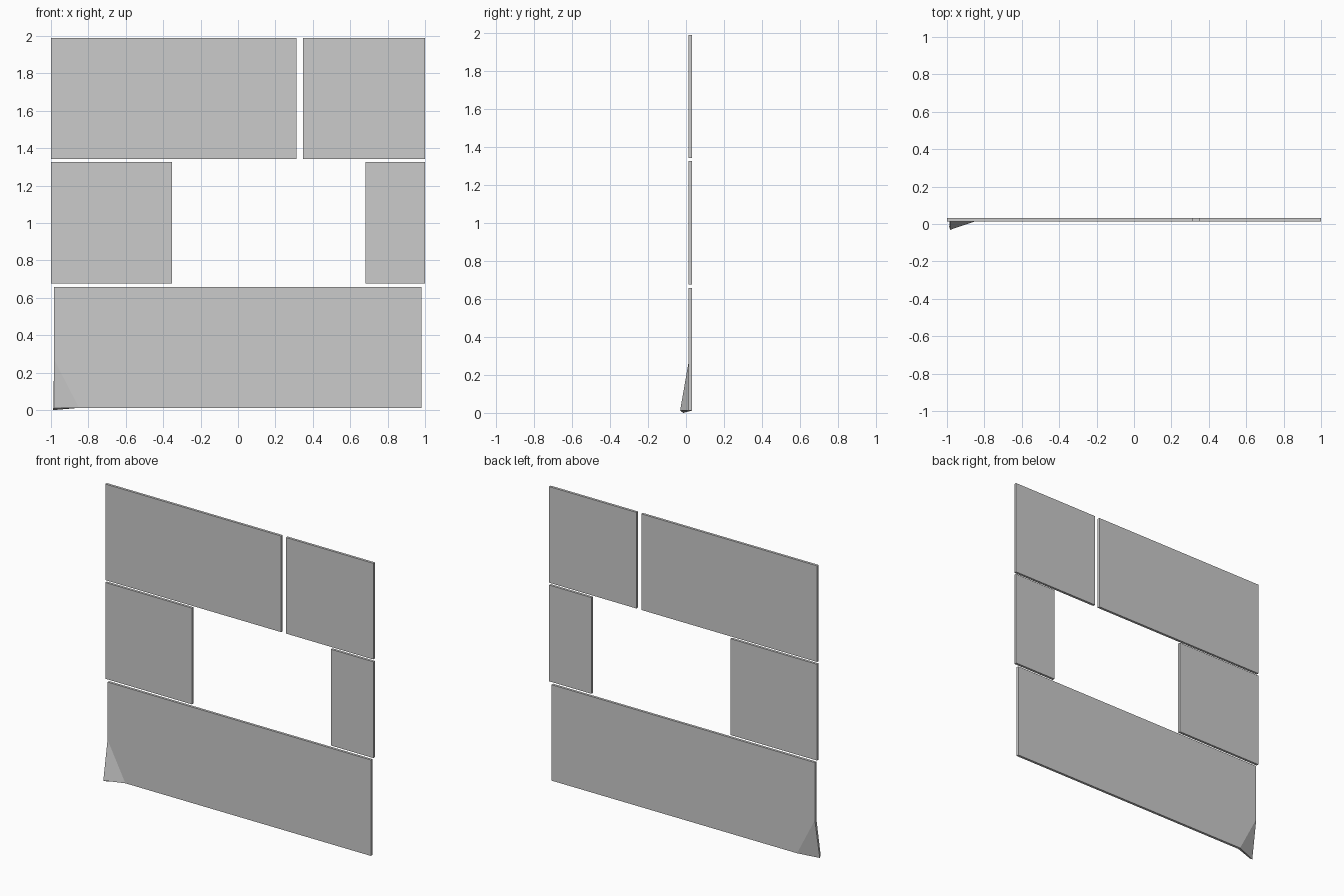
import bpy, bmesh

if "Cube" in bpy.data.objects:
    bpy.data.objects.remove(bpy.data.objects["Cube"])

FRONT, BACK = 0.014, 0.031


def panel(name, x0, x1, z0, z1, bent=False):
    """Thin upright slab; optionally with its lower left corner folded forward."""
    bm = bmesh.new()
    outline = [(x0, z0), (x1, z0), (x1, z1), (x0, z1)]
    if bent:
        outline = [(x0, z0), (-0.85, z0), (x1, z0), (x1, z1), (x0, z1), (x0, 0.27)]
    n = len(outline)
    front = [bm.verts.new((x, FRONT, z)) for x, z in outline]
    back = [bm.verts.new((x, BACK, z)) for x, z in outline]
    for ring in (front, back):
        if bent:
            bm.faces.new((ring[0], ring[1], ring[5]))
            bm.faces.new(ring[1:])
        else:
            bm.faces.new(ring)
    for i in range(n):
        j = (i + 1) % n
        bm.faces.new((front[i], front[j], back[j], back[i]))
    if bent:
        # Folded corner: tip swings forward, rear edge drops slightly
        front[0].co = (x0, -0.031, 0.012)
        back[0].co = (x0 - 0.005, -0.014, 0.0)
    bmesh.ops.recalc_face_normals(bm, faces=bm.faces)
    mesh = bpy.data.meshes.new(name)
    bm.to_mesh(mesh)
    bm.free()
    obj = bpy.data.objects.new(name, mesh)
    bpy.context.collection.objects.link(obj)


# Top row
panel("top_long_panel", -1.0, 0.312, 1.342, 1.99)
panel("top_short_panel", 0.348, 1.0, 1.342, 1.99)
# Middle row, either side of the opening
panel("middle_left_panel", -1.0, -0.353, 0.677, 1.326)
panel("middle_right_panel", 0.683, 1.0, 0.677, 1.326)
# Bottom row with the bent corner
panel("bottom_panel", -0.983, 0.981, 0.012, 0.659, bent=True)
